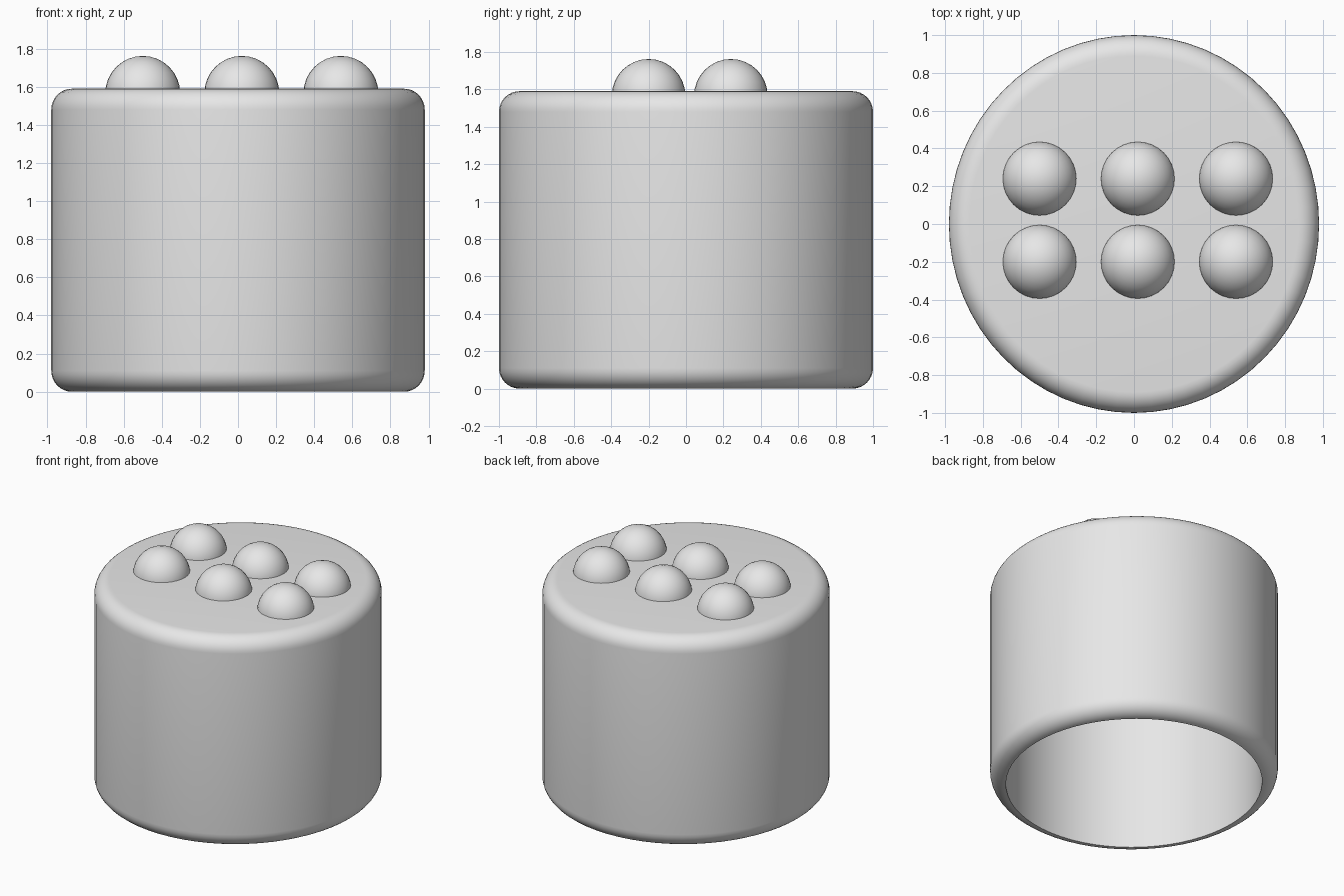
import bpy
import bmesh
from math import sin, cos, pi, radians
from mathutils import Vector

cube = bpy.data.objects.get("Cube")
if cube:
    bpy.data.objects.remove(cube, do_unlink=True)

# Single plain grey finish
grey = bpy.data.materials.new("light_grey")
grey.use_nodes = True
COLOUR = (0.8, 0.8, 0.8, 1)
grey.diffuse_color = COLOUR
grey.node_tree.nodes["Principled BSDF"].inputs["Base Color"].default_value = COLOUR

HEIGHT, ROUND, WALL, SIDES = 1.59, 0.11, 0.11, 64


def finish(name, bm):
    bmesh.ops.recalc_face_normals(bm, faces=bm.faces)
    mesh = bpy.data.meshes.new(name)
    bm.to_mesh(mesh)
    bm.free()
    mesh.materials.append(grey)
    obj = bpy.data.objects.new(name, mesh)
    bpy.context.collection.objects.link(obj)
    bpy.ops.object.select_all(action='DESELECT')
    obj.select_set(True)
    bpy.context.view_layer.objects.active = obj
    bpy.ops.object.shade_smooth_by_angle(angle=radians(35))
    return obj


def arc(r, z, start, steps=8):
    """Quarter-circle corner of the profile."""
    return [(r + ROUND * cos(start + i * pi / 2 / steps),
             z + ROUND * sin(start + i * pi / 2 / steps)) for i in range(steps + 1)]


# Hollow cup, open underneath: turned profile with rounded outer rims
corner = 1 - ROUND
profile = [(0, HEIGHT - WALL), (1 - WALL, HEIGHT - WALL)]
profile += arc(corner, ROUND, -pi / 2)
profile += arc(corner, HEIGHT - ROUND, 0)
profile += [(0, HEIGHT)]

bm = bmesh.new()
verts = [bm.verts.new((r, 0, z)) for r, z in profile]
edges = [bm.edges.new(pair) for pair in zip(verts, verts[1:])]
bmesh.ops.spin(bm, geom=verts + edges, cent=(0, 0, 0), axis=(0, 0, 1),
               angle=2 * pi, steps=SIDES)
bmesh.ops.remove_doubles(bm, verts=bm.verts, dist=0.0005)
bmesh.ops.scale(bm, vec=Vector((0.98, 1, 1)), verts=bm.verts)
finish("cup_body", bm)

# Two rows of three round studs set into the top
for row, y in (("front", -0.2), ("back", 0.24)):
    for col, x in (("right", -0.5), ("middle", 0.02), ("left", 0.54)):
        bm = bmesh.new()
        bmesh.ops.create_uvsphere(bm, u_segments=32, v_segments=16, radius=0.197)
        stud = finish(f"stud_{row}_{col}", bm)
        stud.location = (x, y, 1.565)
